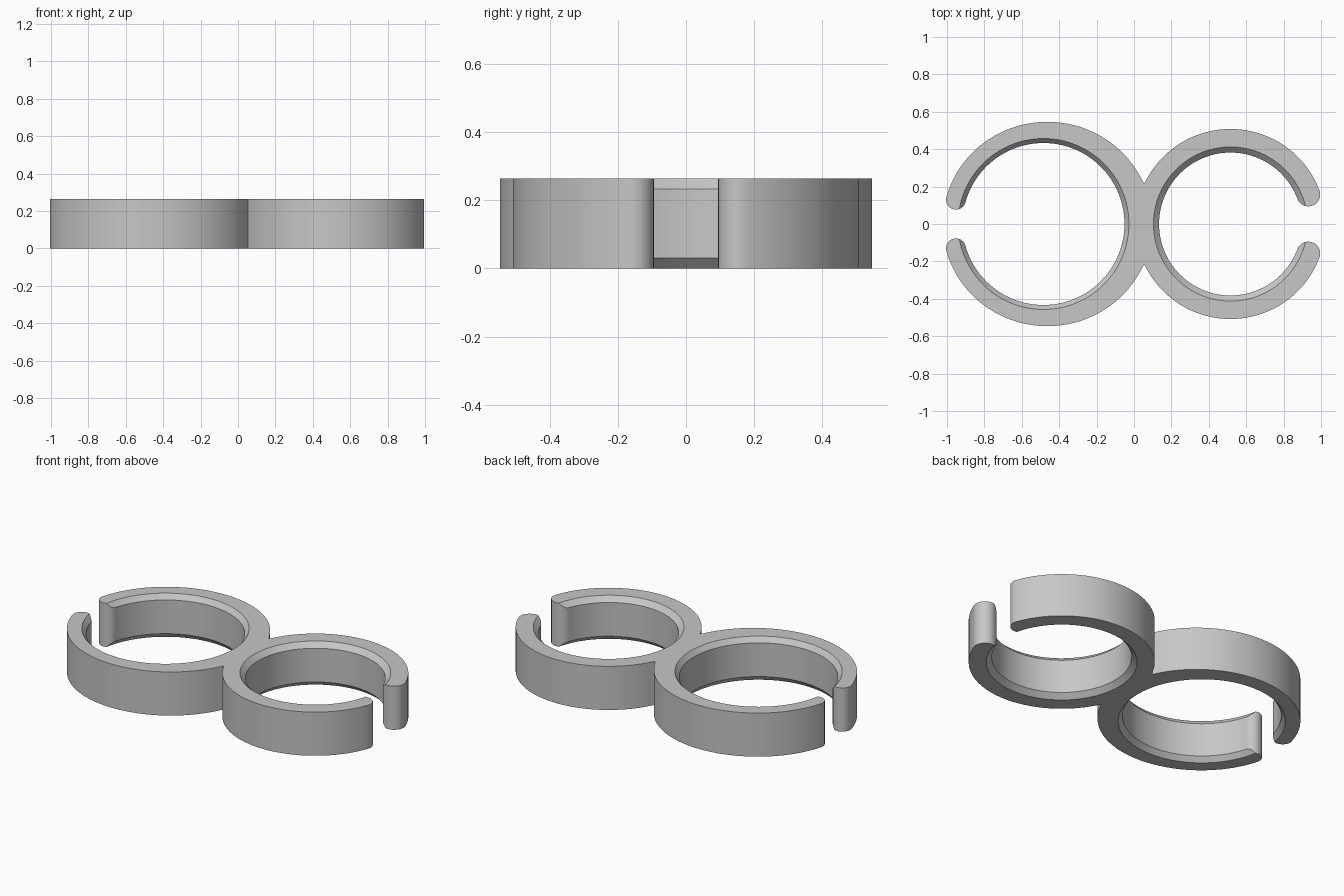
import bpy, bmesh, math
from math import cos, sin, radians

if "Cube" in bpy.data.objects:
    bpy.data.objects.remove(bpy.data.objects["Cube"])

HEIGHT, CHAMFER = 0.263, 0.03

# Each ring: open side, outer centre and radii, inner centre and radius,
# angles of the tip and of the junction, chamfer width
RINGS = {
    "large": dict(s=-1, co=-0.463, a=0.56, b=0.546, ci=-0.484, r=0.433, tip=15.4, flare=0.024),
    "small": dict(s=1, co=0.516, a=0.508, b=0.508, ci=0.516, r=0.382, tip=20.7, flare=0.03),
}
JUNCTION = (0.054, 0.216)

grey = bpy.data.materials.new("plain grey")
grey.use_nodes = True
colour = (0.57, 0.57, 0.57, 1)
grey.diffuse_color = colour
grey.node_tree.nodes["Principled BSDF"].inputs["Base Color"].default_value = colour


def arc(cx, rx, ry, start, end, n):
    angles = [start + (end - start) * i / n for i in range(n + 1)]
    return [(cx + rx * cos(t), ry * sin(t)) for t in angles]


def ring_path(s, co, a, b, ci, r, tip, flare):
    """Upper outer arc, rounded tip, then inner arc to the middle; mirrored below."""
    t0 = radians(tip)
    tj = math.pi - math.asin(JUNCTION[1] / b)
    outer = arc(co, s * a, b, tj, t0, 64)
    outer[0] = JUNCTION
    inner = arc(ci, s * r, r, t0, math.pi, 80)
    (x0, y0), (x1, y1) = outer[-1], inner[0]
    mx, my, ux, uy = (x0 + x1) / 2, (y0 + y1) / 2, (x0 - x1) / 2, (y0 - y1) / 2
    cap = []
    for i in range(1, 20):
        t = math.pi * i / 20
        cap.append((mx + ux * cos(t) + s * uy * sin(t), my + uy * cos(t) - s * ux * sin(t)))
    half = outer + cap + inner
    return half + [(x, -y) for x, y in half[-2::-1]]


def make_object(name, bm):
    bmesh.ops.recalc_face_normals(bm, faces=bm.faces)
    mesh = bpy.data.meshes.new(name)
    bm.to_mesh(mesh)
    bm.free()
    mesh.materials.append(grey)
    obj = bpy.data.objects.new(name, mesh)
    bpy.context.collection.objects.link(obj)
    return obj


# Double clip body: both open rings in one extruded outline
outline = ring_path(**RINGS["large"]) + ring_path(**RINGS["small"])[::-1][1:-1]
bm = bmesh.new()
base = bm.faces.new([bm.verts.new((x, y, 0)) for x, y in outline])
top = bmesh.ops.extrude_face_region(bm, geom=[base])["geom"]
bmesh.ops.translate(bm, verts=[v for v in top if isinstance(v, bmesh.types.BMVert)],
                    vec=(0, 0, HEIGHT))
body = make_object("double_ring_clip", bm)


def chamfer_cutter(name, ring, top_side):
    """Flared cone that bevels one rim of a ring's bore."""
    bm = bmesh.new()
    loops = []
    for k in (-1, 2):
        z = CHAMFER * (1 - k)
        z = HEIGHT - z if top_side else z
        pts = arc(ring["ci"], ring["r"] + ring["flare"] * k, ring["r"] + ring["flare"] * k,
                  0, 2 * math.pi, 160)[:-1]
        loops.append([bm.verts.new((x, y, z)) for x, y in pts])
        bm.faces.new(loops[-1])
    n = len(loops[0])
    for i in range(n):
        j = (i + 1) % n
        bm.faces.new((loops[0][i], loops[0][j], loops[1][j], loops[1][i]))
    cutter = make_object(name, bm)
    cutter.hide_render = True
    return cutter


# Bevelled bore rims, top and bottom
cutters = []
for name, ring in RINGS.items():
    for top_side in (True, False):
        cutter = chamfer_cutter(f"{name}_rim_cutter", ring, top_side)
        cutters.append(cutter)
        mod = body.modifiers.new("rim bevel", "BOOLEAN")
        mod.operation, mod.solver, mod.object = "DIFFERENCE", "EXACT", cutter

# Apply the cuts, drop the cutters and shade
bpy.ops.object.select_all(action="DESELECT")
body.select_set(True)
bpy.context.view_layer.objects.active = body
for mod in list(body.modifiers):
    bpy.ops.object.modifier_apply(modifier=mod.name)
for cutter in cutters:
    bpy.data.objects.remove(cutter)
bpy.ops.object.shade_smooth_by_angle(angle=radians(30))
